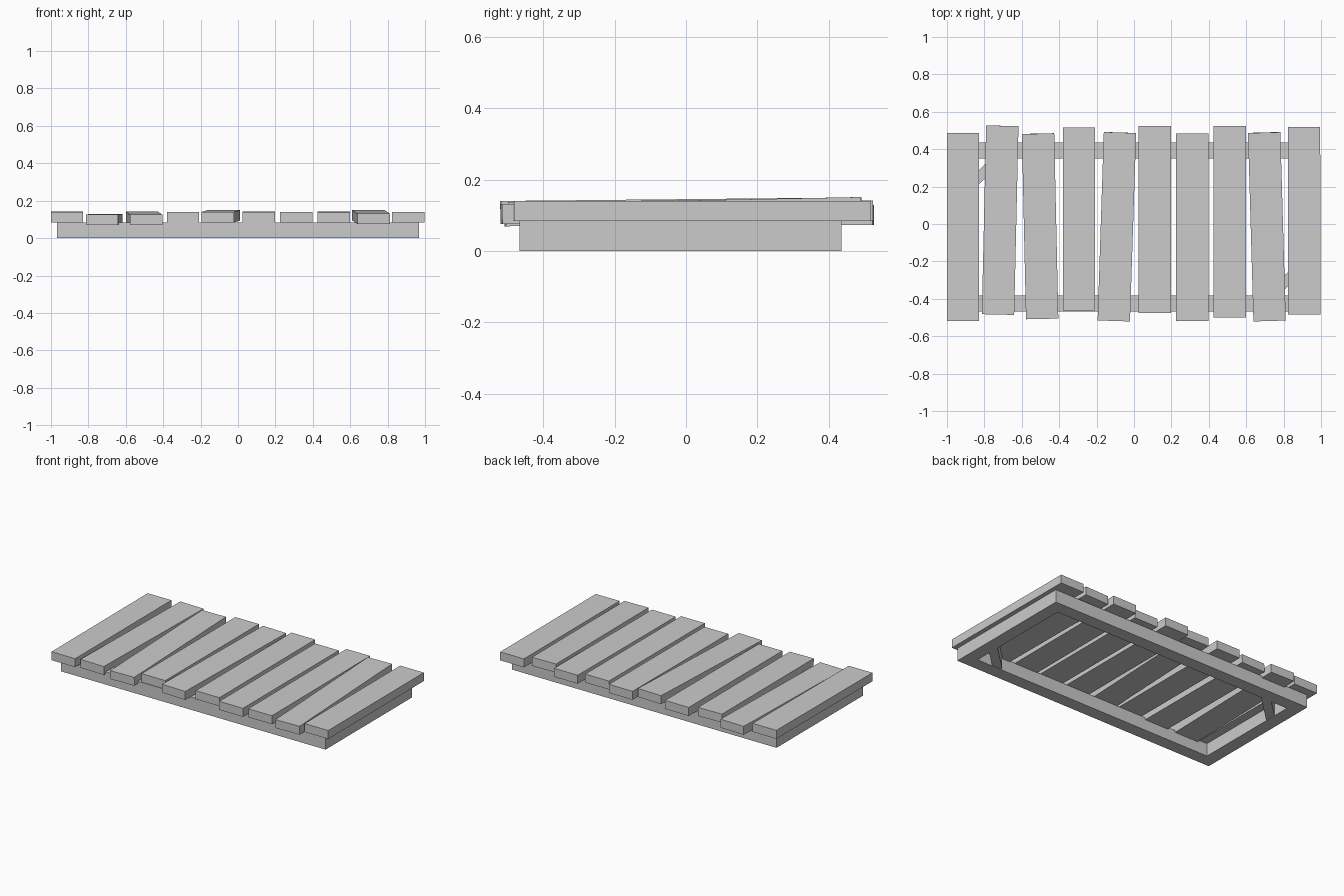
import bpy
from math import atan2, hypot
from mathutils import Vector, Euler


def box(name, center, size, rot=(0, 0, 0)):
    bpy.ops.mesh.primitive_cube_add(size=1, location=center, rotation=rot)
    ob = bpy.context.object
    ob.name = name
    ob.scale = size
    bpy.ops.object.transform_apply(location=False, rotation=False, scale=True)
    return ob


def plank(i, xf, xb, yf, yb, zf, zb, w=0.173, t=0.056):
    """Board whose centre line runs from front (xf, yf, zf) to back (xb, yb, zb)."""
    a, b = Vector((xf, yf, zf)), Vector((xb, yb, zb))
    d = b - a
    rot = (atan2(d.z, hypot(d.x, d.y)), 0, atan2(-d.x, d.y))
    box(f"plank_{i}", (a + b) / 2, (w, d.length, t), rot)


# Deck planks: front x, back x, front y, back y, front z, back z
planks = [
    (-0.914, -0.914, -0.518, 0.486, 0.112, 0.115),
    (-0.727, -0.704, -0.484, 0.525, 0.098, 0.101),
    (-0.491, -0.513, -0.507, 0.483, 0.097, 0.113),
    (-0.294, -0.294, -0.463, 0.515, 0.112, 0.112),
    (-0.108, -0.075, -0.518, 0.489, 0.112, 0.122),
    (0.110, 0.110, -0.475, 0.525, 0.112, 0.114),
    (0.312, 0.312, -0.518, 0.483, 0.112, 0.112),
    (0.511, 0.511, -0.499, 0.525, 0.109, 0.113),
    (0.725, 0.696, -0.518, 0.489, 0.103, 0.123),
    (0.911, 0.909, -0.483, 0.518, 0.112, 0.112),
]
for i, p in enumerate(planks, 1):
    plank(i, *p)

# Frame: two long rails and two end rails
H, Z = 0.084, 0.042
box("back_rail", (0, 0.394, Z), (1.935, 0.085, H))
box("front_rail", (0, -0.425, Z), (1.935, 0.085, H))
for side, name in ((-1, "left"), (1, "right")):
    box(f"{name}_end_rail", (side * 0.925, -0.0155, Z), (0.085, 0.734, H))

# Diagonal corner braces at two opposite corners
box("back_left_brace", (-0.805, 0.273, Z), (0.25, 0.055, H - 0.008), (0, 0, 0.76))
box("front_right_brace", (0.81, -0.308, Z), (0.25, 0.055, H - 0.008), (0, 0, 0.76))
